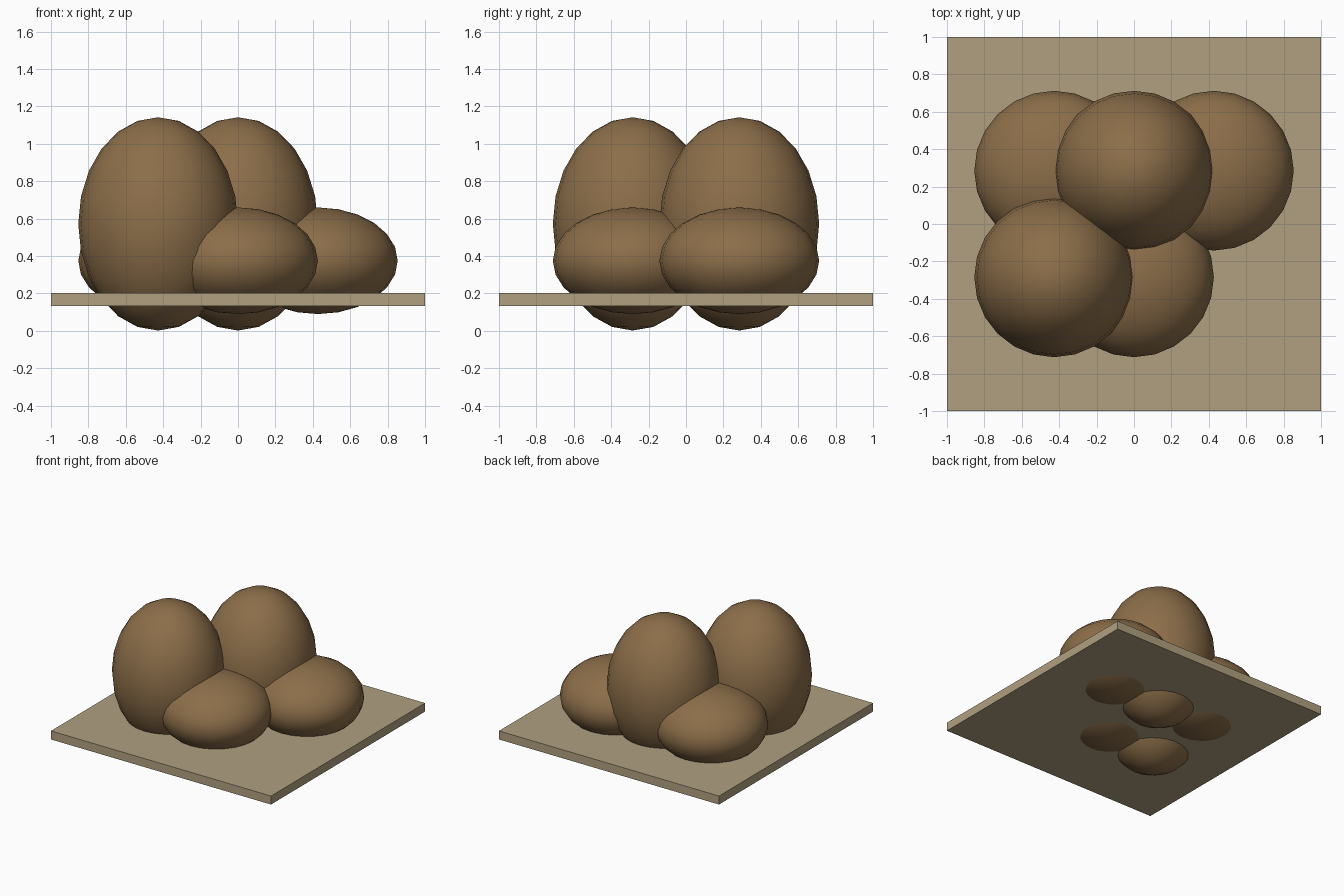
import bpy

if "Cube" in bpy.data.objects:
    bpy.data.objects.remove(bpy.data.objects["Cube"])


def material(name, rgb):
    m = bpy.data.materials.new(name)
    m.diffuse_color = (*rgb, 1.0)
    m.use_nodes = True
    m.node_tree.nodes["Principled BSDF"].inputs["Base Color"].default_value = m.diffuse_color
    return m


brown = material("earth_brown", (0.262, 0.156, 0.067))
tan = material("sandy_tan", (0.434, 0.352, 0.216))

R = 0.427          # horizontal radius shared by every boulder
X, Y = 0.427, 0.285  # spacing of the staggered rows

# Square base slab
bpy.ops.mesh.primitive_cube_add(size=1, location=(0, 0, 0.167))
slab = bpy.context.object
slab.name = "base_slab"
slab.scale = (2, 2, 0.07)
slab.data.materials.append(tan)


def boulder(name, x, y, z, half_height):
    bpy.ops.mesh.primitive_uv_sphere_add(segments=24, ring_count=12, radius=1,
                                         location=(x, y, z))
    ob = bpy.context.object
    ob.name = name
    ob.scale = (R, R, half_height)
    ob.data.materials.append(brown)
    bpy.ops.object.shade_smooth()


# Two tall egg-shaped boulders
for name, x, y in (("tall_boulder_front", -X, -Y), ("tall_boulder_back", 0, Y)):
    boulder(name, x, y, 0.572, 0.57)

# Three flattened boulders sunk through the slab
for name, x, y in (("low_boulder_front", 0, -Y),
                   ("low_boulder_back_left", -X, Y),
                   ("low_boulder_back_right", X, Y)):
    boulder(name, x, y, 0.375, 0.285)
